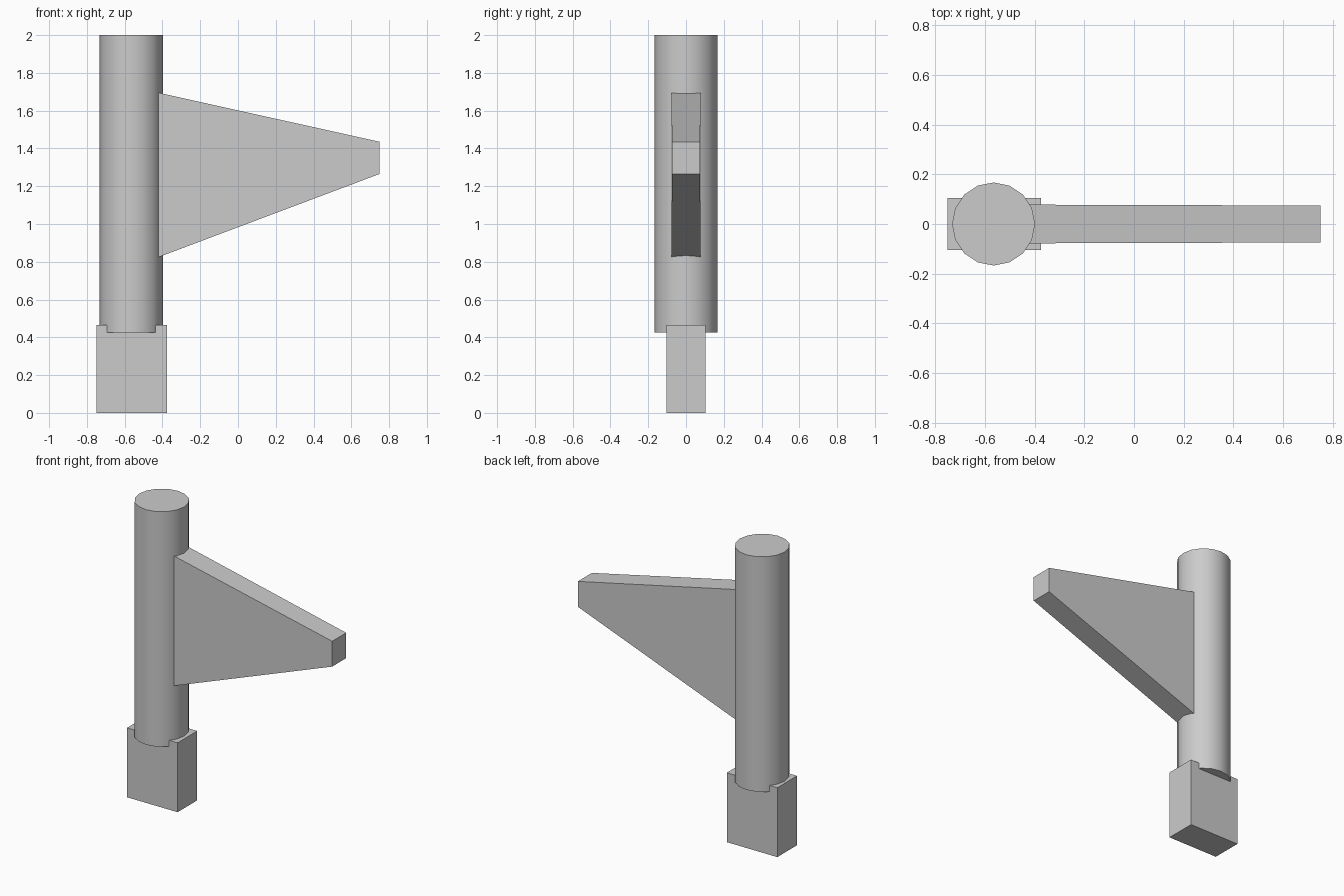
import bpy, bmesh, math

if "Cube" in bpy.data.objects:
    bpy.data.objects.remove(bpy.data.objects["Cube"])

grey = bpy.data.materials.new("light grey")
grey.diffuse_color = (0.6, 0.6, 0.6, 1)
grey.use_nodes = True
grey.node_tree.nodes["Principled BSDF"].inputs["Base Color"].default_value = grey.diffuse_color


def prism(name, outline, half_depth):
    """Extrude an x-z outline along y; half_depth may vary with x."""
    bm = bmesh.new()
    front = [bm.verts.new((x, -half_depth(x), z)) for x, z in outline]
    back = [bm.verts.new((x, half_depth(x), z)) for x, z in outline]
    bm.faces.new(front)
    bm.faces.new(back[::-1])
    for i in range(len(outline)):
        j = (i + 1) % len(outline)
        bm.faces.new((front[i], back[i], back[j], front[j]))
    bmesh.ops.recalc_face_normals(bm, faces=bm.faces)
    mesh = bpy.data.meshes.new(name)
    bm.to_mesh(mesh)
    bm.free()
    mesh.materials.append(grey)
    ob = bpy.data.objects.new(name, mesh)
    bpy.context.collection.objects.link(ob)
    return ob


# Square foot block
prism("base_block", [(-0.75, 0), (-0.375, 0), (-0.375, 0.465), (-0.75, 0.465)],
      lambda x: 0.104)

# Tapered side fin, rooted inside the post
prism("side_fin", [(-0.47, 0.806), (0.75, 1.265), (0.75, 1.435), (-0.47, 1.706)],
      lambda x: 0.0765 - 0.003 * x)

# Round post sunk into the block
bpy.ops.mesh.primitive_cylinder_add(vertices=16, radius=0.167, depth=1.575,
                                    location=(-0.565, 0, 1.2125))
post = bpy.context.object
post.name = "post"
post.data.materials.append(grey)
bpy.ops.object.shade_smooth_by_angle(angle=math.radians(35))
